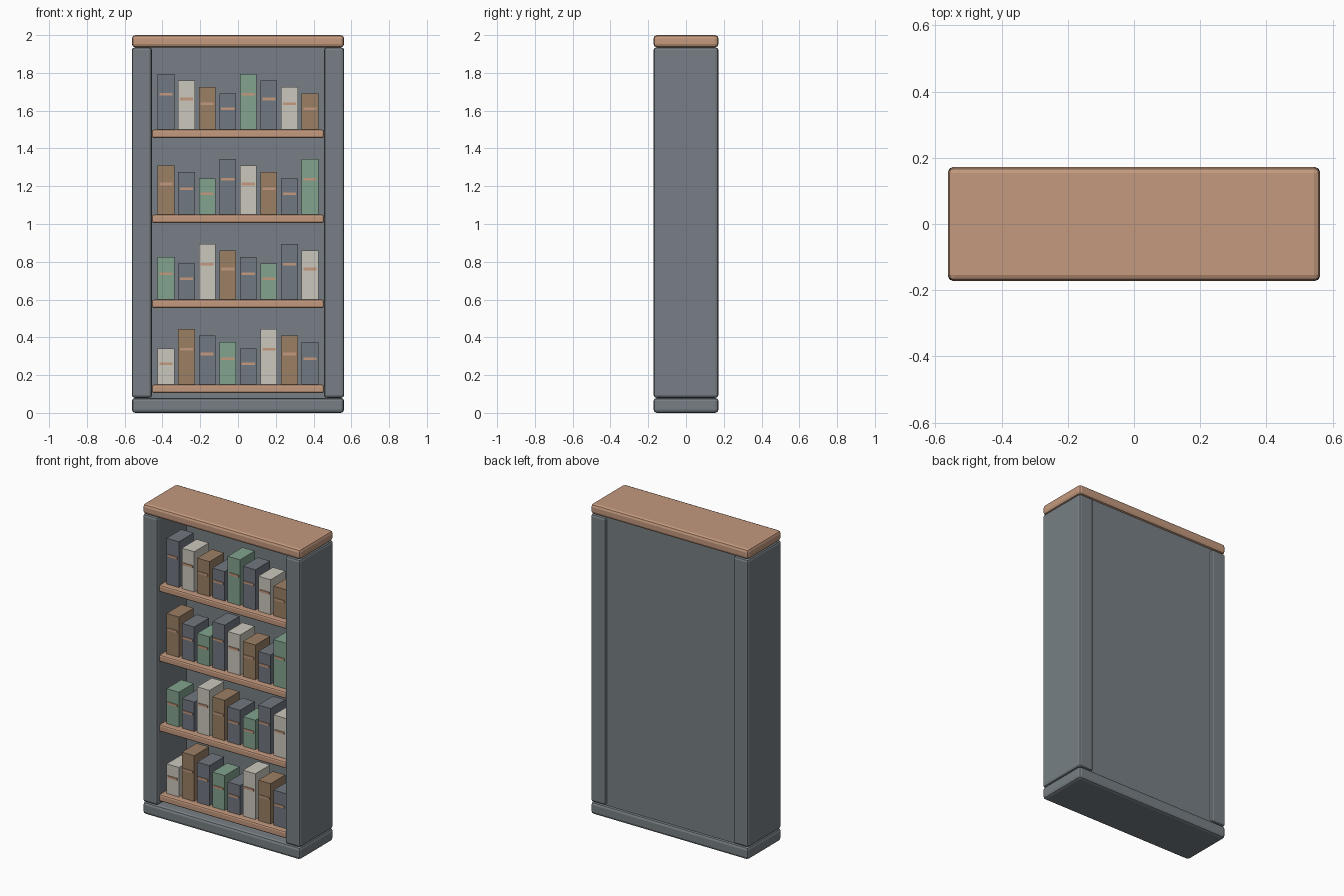
import bpy
import bmesh
from mathutils import Matrix, Vector

cube = bpy.data.objects.get("Cube")
if cube:
    bpy.data.objects.remove(cube, do_unlink=True)


def material(name, rgb):
    mat = bpy.data.materials.new(name)
    mat.use_nodes = True
    color = (*rgb, 1.0)
    mat.diffuse_color = color
    mat.node_tree.nodes["Principled BSDF"].inputs["Base Color"].default_value = color
    return mat


SLATE = material("slate paint", (0.185, 0.213, 0.232))
WOOD = material("copper wood", (0.55, 0.32, 0.21))
DUSK = material("dusk book", (0.165, 0.188, 0.218))
CREAM = material("cream book", (0.60, 0.575, 0.51))
BROWN = material("brown book", (0.33, 0.215, 0.13))
GREEN = material("green book", (0.225, 0.37, 0.275))


def box(name, low, high, mat, bevel=0.0):
    """Box between two corners, with an optional rounded edge."""
    low, high = Vector(low), Vector(high)
    size = high - low
    mesh = bpy.data.meshes.new(name)
    bm = bmesh.new()
    bmesh.ops.create_cube(bm, size=1.0, matrix=Matrix.Diagonal((*size, 1.0)))
    bm.to_mesh(mesh)
    bm.free()
    mesh.materials.append(mat)
    obj = bpy.data.objects.new(name, mesh)
    obj.location = (low + high) / 2
    bpy.context.collection.objects.link(obj)
    if bevel:
        mod = obj.modifiers.new("rounded edges", "BEVEL")
        mod.width = bevel
        mod.segments = 2
    return obj


W, D = 0.562, 0.172       # half width and half depth of the case
INNER = 0.455             # half width of the opening
BASE_TOP, CAP_LOW = 0.08, 1.935

# Case
box("base", (-W, -D, 0), (W, D, BASE_TOP), SLATE, 0.018)
box("top_cap", (-W, -D, CAP_LOW), (W, D, 2), WOOD, 0.018)
for side, x0, x1 in (("right", -W, -INNER), ("left", INNER, W)):
    box(side + "_post", (x0, -D, BASE_TOP), (x1, D, CAP_LOW), SLATE, 0.015)
box("back_panel", (-INNER - 0.01, 0.125, BASE_TOP - 0.01),
    (INNER + 0.01, 0.157, CAP_LOW + 0.01), SLATE)

# Shelves with their books, from the top down
HEIGHTS = (0.295, 0.26, 0.225, 0.19)
COLORS = (DUSK, CREAM, BROWN, DUSK, GREEN)
FRONT, BACK = -0.12, 0.03
for row in range(4):
    z = 1.5 - 0.45 * row
    box(f"shelf_{row + 1}", (-INNER, -0.157, z - 0.045), (INNER, 0.125, z), WOOD, 0.01)
    for i in range(8):
        x = (i - 3.5) * 0.109
        h = HEIGHTS[(i + row) % 4]
        tag = f"{row + 1}_{i + 1}"
        box("book_" + tag, (x - 0.044, FRONT, z), (x + 0.044, BACK, z + h),
            COLORS[(i + 2 * row) % 5])
        # Spine band
        band = z + 0.73 * h - 0.028
        box("spine_band_" + tag, (x - 0.035, FRONT - 0.005, band - 0.007),
            (x + 0.035, FRONT + 0.003, band + 0.007), WOOD)
